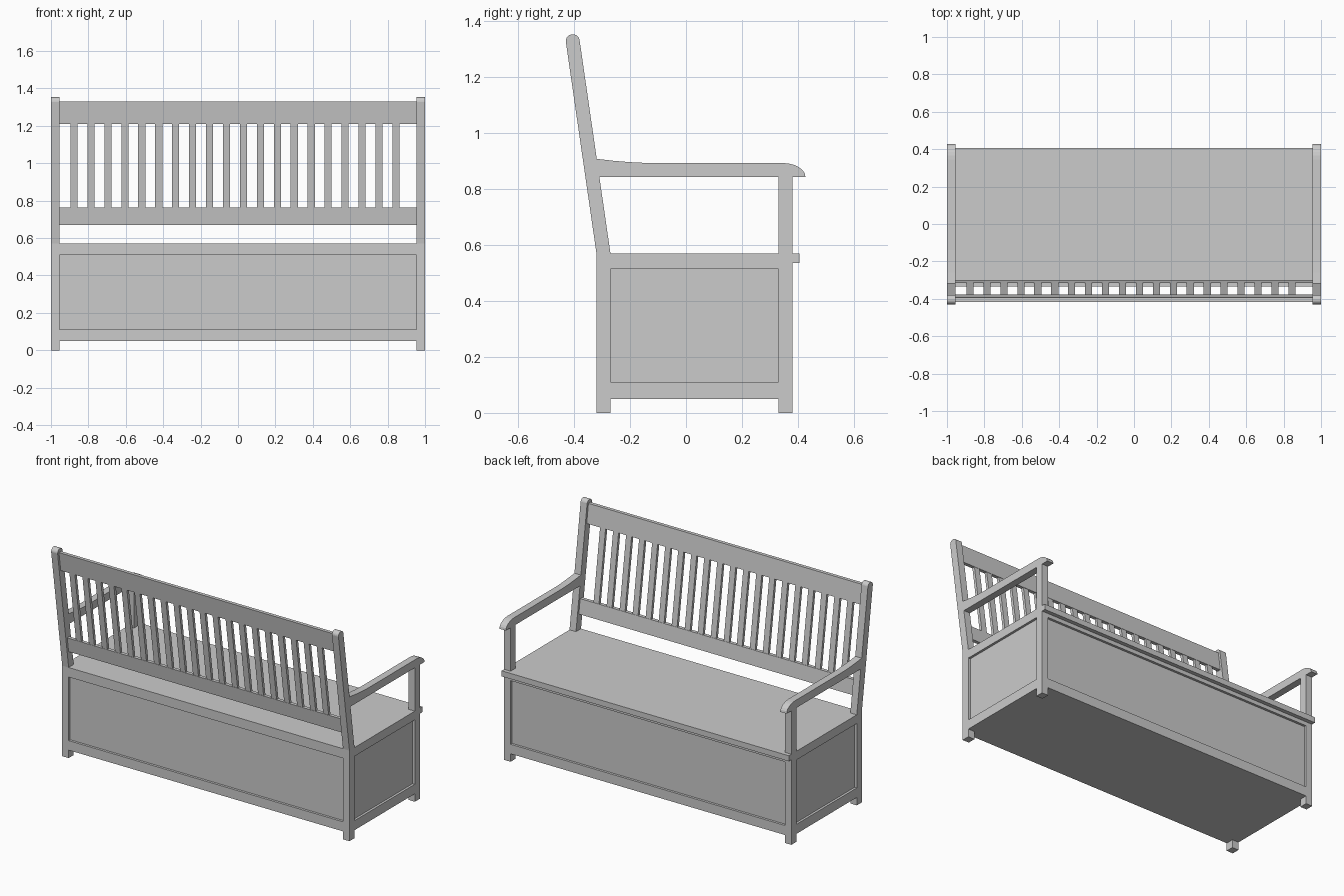
import bpy, bmesh, math

cube = bpy.data.objects.get("Cube")
if cube:
    bpy.data.objects.remove(cube, do_unlink=True)

GREY = (0.6, 0.6, 0.6, 1)
mat = bpy.data.materials.new("painted grey")
mat.use_nodes = True
mat.diffuse_color = GREY
mat.node_tree.nodes["Principled BSDF"].inputs["Base Color"].default_value = GREY


def finish(name, bm):
    bmesh.ops.recalc_face_normals(bm, faces=bm.faces)
    mesh = bpy.data.meshes.new(name)
    bm.to_mesh(mesh)
    bm.free()
    mesh.materials.append(mat)
    obj = bpy.data.objects.new(name, mesh)
    bpy.context.collection.objects.link(obj)
    return obj


def extrude(name, profile, x0, x1):
    """Extrude a (y, z) outline from x0 to x1."""
    bm = bmesh.new()
    face = bm.faces.new([bm.verts.new((x0, y, z)) for y, z in profile])
    out = bmesh.ops.extrude_face_region(bm, geom=[face])
    verts = [v for v in out["geom"] if isinstance(v, bmesh.types.BMVert)]
    bmesh.ops.translate(bm, verts=verts, vec=(x1 - x0, 0, 0))
    return finish(name, bm)


def box(name, x0, x1, y0, y1, z0, z1):
    return extrude(name, [(y0, z0), (y1, z0), (y1, z1), (y0, z1)], x0, x1)


BACK, FRONT = -0.32, 0.38        # depth of the chest
INNER, OUTER = 0.955, 1.0        # inner and outer side of the posts
SEAT, FLOOR = 0.57, 0.05
LEAN = 0.11 / 0.76               # backward slope of the backrest
RECESS = 0.015


def lean_y(z):
    return BACK + 0.025 - (z - SEAT) * LEAN


def leaning_board(name, x0, x1, z0, z1, thick):
    h = thick / 2
    a, b = lean_y(z0), lean_y(z1)
    extrude(name, [(a - h, z0), (a + h, z0), (b + h, z1), (b - h, z1)], x0, x1)


# Chest core with recessed panels, closed underneath
box("chest_panels", -OUTER + RECESS, OUTER - RECESS,
    BACK + RECESS, FRONT - RECESS, FLOOR, SEAT - 0.002)

# Rails framing the long panels, and the seat lid
for name, y0, y1 in (("back", BACK, BACK + 0.05), ("front", FRONT - 0.05, FRONT)):
    box(name + "_lower_rail", -INNER, INNER, y0, y1, FLOOR, 0.11)
    box(name + "_upper_rail", -INNER, INNER, y0, y1, 0.51, SEAT - 0.001)
box("seat_lid", -INNER, INNER, BACK, FRONT, SEAT - 0.03, SEAT)
box("lid_lip", -OUTER, OUTER, FRONT, 0.405, 0.535, SEAT)

# Rear post outline: upright leg, leaning upper part, rounded top
top_z = 1.328
top_y = lean_y(top_z)
rear_post = [(BACK, SEAT), (BACK, 0), (-0.27, 0), (-0.27, SEAT)]
rear_post += [(top_y + 0.025 * math.cos(math.radians(t)),
               top_z + 0.025 * math.sin(math.radians(t))) for t in range(0, 181, 15)]

# Armrest outline: flat underside, rounded nose, rising towards the back
armrest = [(-0.31, 0.843), (0.427, 0.843)]
armrest += [(0.345 + 0.082 * math.cos(math.radians(t)),
             0.843 + 0.05 * math.sin(math.radians(t))) for t in range(15, 91, 15)]
armrest += [(-0.14, 0.893), (-0.20, 0.896), (-0.26, 0.901), (-0.33, 0.909)]

for side, s in (("left", 1), ("right", -1)):
    a, b = s * INNER, s * OUTER
    extrude(side + "_rear_post", rear_post, a, b)
    box(side + "_front_post", a, b, FRONT - 0.05, FRONT, 0, 0.845)
    extrude(side + "_armrest", armrest, a, b)
    box(side + "_lower_side_rail", a, b, -0.27, FRONT - 0.05, FLOOR, 0.11)
    box(side + "_upper_side_rail", a, b, -0.27, FRONT - 0.05, 0.515, SEAT)

# Backrest
leaning_board("backrest_top_rail", -INNER, INNER, 1.21, 1.33, 0.022)
leaning_board("backrest_lower_rail", -INNER, INNER, 0.67, 0.762, 0.022)
for i in range(20):
    x = -0.877 + i * 0.0906
    leaning_board(f"backrest_slat_{i + 1}", x - 0.019, x + 0.019, 0.755, 1.215, 0.018)
